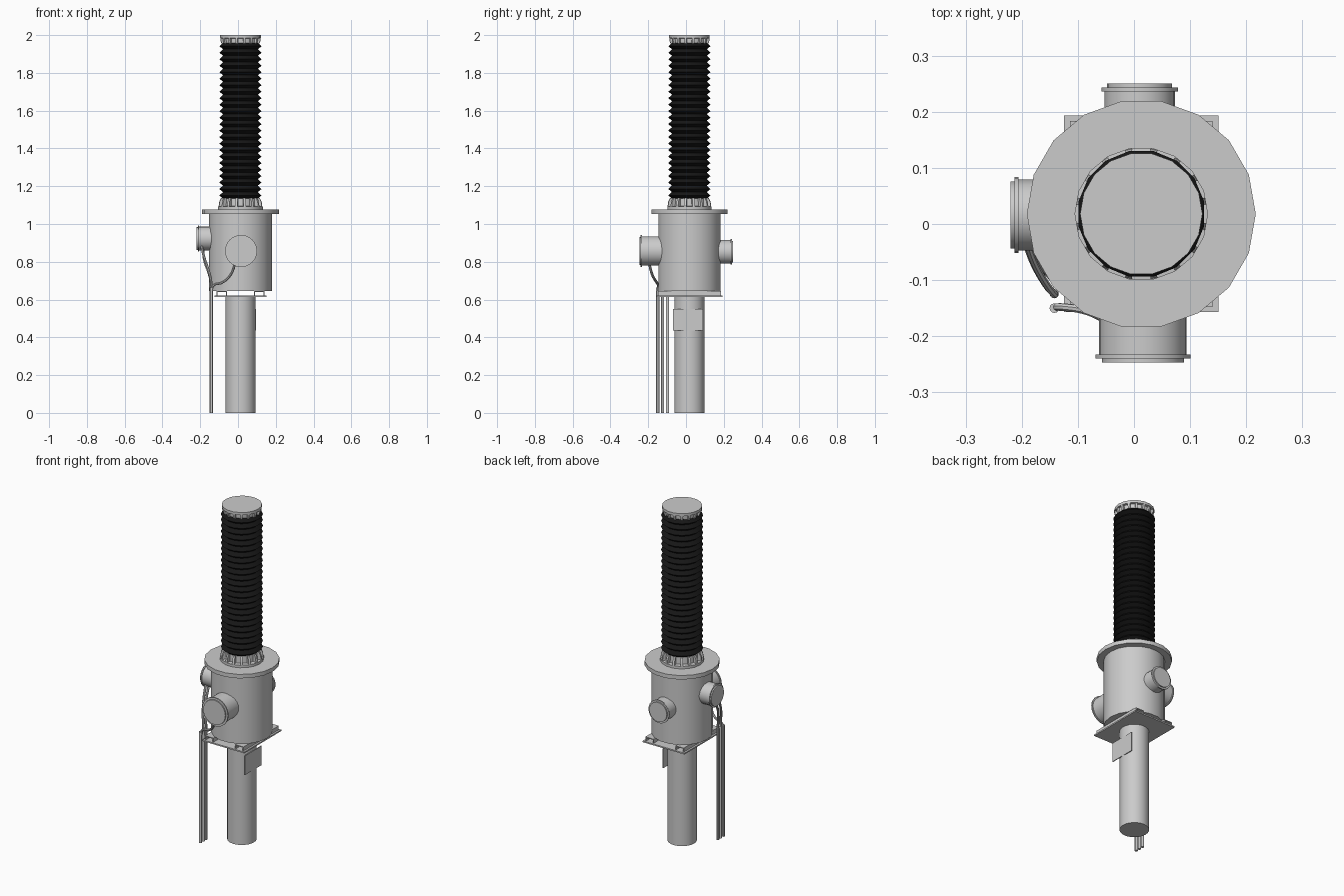
import bpy, bmesh, math
from mathutils import Vector, Matrix

if "Cube" in bpy.data.objects:
    bpy.data.objects.remove(bpy.data.objects["Cube"])

CX, CY = 0.013, 0.018   # common vertical axis


def finish(name, bm, mat=None):
    bmesh.ops.recalc_face_normals(bm, faces=bm.faces)
    me = bpy.data.meshes.new(name)
    bm.to_mesh(me)
    bm.free()
    ob = bpy.data.objects.new(name, me)
    bpy.context.collection.objects.link(ob)
    if mat:
        me.materials.append(mat)
    smooth(ob)
    return ob


def smooth(ob):
    bpy.ops.object.select_all(action='DESELECT')
    ob.select_set(True)
    bpy.context.view_layer.objects.active = ob
    bpy.ops.object.shade_smooth_by_angle(angle=math.radians(30))


def lathe(name, profile, sides=18, loc=(CX, CY, 0), direction=(0, 0, 1), phase=0, mat=None):
    """Revolve (radius, height) points and cap both ends."""
    bm = bmesh.new()
    rings = []
    for r, h in profile:
        rings.append([bm.verts.new((r * math.cos(a), r * math.sin(a), h))
                      for a in (phase + 2 * math.pi * i / sides for i in range(sides))])
    for a, b in zip(rings, rings[1:]):
        for i in range(sides):
            j = (i + 1) % sides
            bm.faces.new((a[i], a[j], b[j], b[i]))
    bm.faces.new(rings[0][::-1])
    bm.faces.new(rings[-1])
    rot = Vector(direction).to_track_quat('Z', 'Y').to_matrix().to_4x4()
    bm.transform(Matrix.Translation(loc) @ rot)
    return finish(name, bm, mat)


def box(name, lo, hi):
    bm = bmesh.new()
    bmesh.ops.create_cube(bm, size=1)
    for v in bm.verts:
        v.co = [(l + h) / 2 + c * (h - l) for l, h, c in zip(lo, hi, v.co)]
    return finish(name, bm)


def tube(name, points, radius):
    cu = bpy.data.curves.new(name, 'CURVE')
    cu.dimensions = '3D'
    cu.bevel_depth = radius
    cu.bevel_resolution = 2
    cu.use_fill_caps = True
    cu.resolution_u = 8
    sp = cu.splines.new('BEZIER')
    sp.bezier_points.add(len(points) - 1)
    for p, co in zip(sp.bezier_points, points):
        p.co = co
        p.handle_left_type = p.handle_right_type = 'AUTO'
    ob = bpy.data.objects.new(name, cu)
    bpy.context.collection.objects.link(ob)
    bpy.ops.object.select_all(action='DESELECT')
    ob.select_set(True)
    bpy.context.view_layer.objects.active = ob
    bpy.ops.object.convert(target='MESH')
    smooth(bpy.context.view_layer.objects.active)


def ribs(name, outline, count=16, width=0.012):
    """Ring of flat ribs; outline is a (radius, z) polygon."""
    bm = bmesh.new()
    for k in range(count):
        rot = Matrix.Translation((CX, CY, 0)) @ Matrix.Rotation(2 * math.pi * (k + 0.5) / count, 4, 'Z')
        a, b = [[bm.verts.new(rot @ Vector((r, s * width / 2, z))) for r, z in outline] for s in (-1, 1)]
        bm.faces.new(a)
        bm.faces.new(b[::-1])
        n = len(outline)
        for i in range(n):
            j = (i + 1) % n
            bm.faces.new((a[i], b[i], b[j], a[j]))
    finish(name, bm)


black = bpy.data.materials.new("black_rubber")
black.diffuse_color = (0.008, 0.008, 0.008, 1)
black.use_nodes = True
black.node_tree.nodes["Principled BSDF"].inputs["Base Color"].default_value = black.diffuse_color

# Support pole and its sign plate
lathe("pole", [(0.08, 0), (0.08, 0.615)], 24)
box("pole_plate", (0.089, -0.07, 0.435), (0.094, 0.09, 0.55))

# Base plate with two open channels carrying the tank
box("base_plate", (-0.125, -0.157, 0.614), (0.151, 0.193, 0.622))
for side, s in (("left", -1), ("right", 1)):
    for part, x0, x1, z0, z1 in (("outer_web", 0.121, 0.127, 0.622, 0.646),
                                 ("inner_web", 0.072, 0.077, 0.622, 0.646),
                                 ("top_flange", 0.072, 0.127, 0.641, 0.646)):
        xs = sorted((CX + s * x0, CX + s * x1))
        box(f"{side}_channel_{part}", (xs[0], -0.148, z0), (xs[1], 0.184, z1))

# Tank and lid
lathe("tank", [(0.167, 0.645), (0.167, 1.055)])
lathe("tank_lid", [(0.204, 1.053), (0.204, 1.077)])

# Lower collar of the insulator
lathe("lower_collar", [(0.119, 1.077), (0.119, 1.092), (0.096, 1.094), (0.094, 1.14)])
ribs("lower_collar_ribs", [(0.08, 1.09), (0.117, 1.09), (0.113, 1.118), (0.104, 1.137), (0.08, 1.137)])

# Ribbed insulator column
N, Z0, Z1 = 24, 1.135, 1.96
pitch = (Z1 - Z0) / N
profile = []
for i in range(N):
    z = Z0 + i * pitch
    profile += [(0.094, z), (0.114, z + pitch * 0.45)]
profile.append((0.094, Z1))
lathe("insulator_sheds", profile, 16, phase=math.pi / 16, mat=black)

# Top cap
lathe("top_cap", [(0.094, 1.952), (0.096, 1.982), (0.109, 1.984), (0.109, 2.0)])
ribs("top_cap_ribs", [(0.08, 1.956), (0.101, 1.956), (0.107, 1.97), (0.107, 1.986), (0.08, 1.986)])

# Side ports: tube, flange ring and raised cover
def port(name, loc, direction, length, r_tube, r_flange, r_cover):
    lathe(name, [(r_tube, 0.1), (r_tube, length - 0.014), (r_flange, length - 0.014),
                 (r_flange, length - 0.007), (r_cover, length - 0.007), (r_cover, length)],
          24, loc, direction)


port("front_port", (0.016, 0, 0.857), (0, -1, 0), 0.247, 0.078, 0.085, 0.073)
port("back_port", (0.010, 0, 0.853), (0, 1, 0), 0.25, 0.063, 0.068, 0.058)
port("left_port", (0, 0.016, 0.923), (-1, 0, 0), 0.22, 0.063, 0.068, 0.06)

# Vertical conduits beside the pole
conduit_y = (-0.15, -0.124, -0.098)
for i, y in enumerate(conduit_y):
    lathe(f"conduit_{i + 1}", [(0.0085, 0), (0.0085, 0.665)], 12, (-0.142, y, 0))

# Cables bending from the ports into the conduits
tube("front_port_cable", [(-0.015, -0.195, 0.79), (-0.04, -0.178, 0.73), (-0.085, -0.155, 0.69),
                          (-0.13, -0.148, 0.675), (-0.142, -0.15, 0.64)], 0.007)
tube("left_port_cable_front", [(-0.193, -0.03, 0.88), (-0.178, -0.07, 0.82), (-0.155, -0.11, 0.75),
                               (-0.143, -0.124, 0.70), (-0.142, -0.124, 0.64)], 0.007)
tube("left_port_cable_back", [(-0.187, -0.01, 0.87), (-0.176, -0.05, 0.80), (-0.155, -0.085, 0.74),
                              (-0.143, -0.098, 0.69), (-0.142, -0.098, 0.64)], 0.007)
